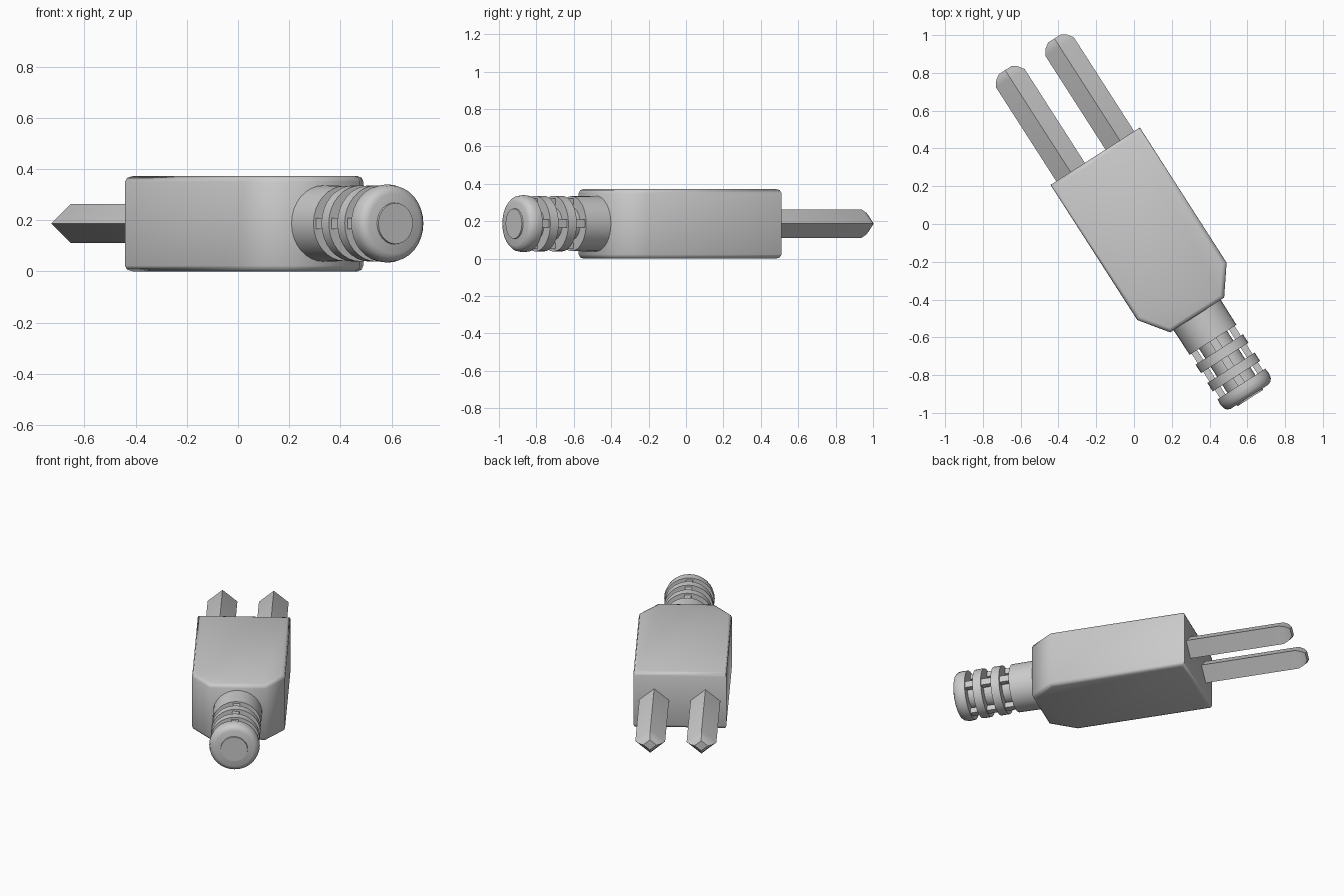
import bpy, bmesh, math
from mathutils import Matrix, Vector

if "Cube" in bpy.data.objects:
    bpy.data.objects.remove(bpy.data.objects["Cube"])

# Local frame: x across the plug, y along it (towards the prongs), z up
TURN = Matrix.Rotation(math.radians(32.7), 4, 'Z')
CX, CZ = 0.021, 0.187


def finish(bm, name, angle):
    bmesh.ops.recalc_face_normals(bm, faces=bm.faces)
    bm.transform(TURN)
    me = bpy.data.meshes.new(name)
    bm.to_mesh(me)
    bm.free()
    ob = bpy.data.objects.new(name, me)
    bpy.context.collection.objects.link(ob)
    bpy.ops.object.select_all(action='DESELECT')
    ob.select_set(True)
    bpy.context.view_layer.objects.active = ob
    bpy.ops.object.shade_smooth_by_angle(angle=math.radians(angle))
    return ob


def lathe(name, profile, sides=32, x=CX, squash=1.0, angle=35):
    """Loft rings of (y, radius) along the plug axis, capped at both ends."""
    bm = bmesh.new()
    rings = []
    for y, r in profile:
        rings.append([bm.verts.new((x + r * math.cos(2 * math.pi * i / sides), y,
                                    CZ + squash * r * math.sin(2 * math.pi * i / sides)))
                      for i in range(sides)])
    for a, b in zip(rings, rings[1:]):
        for i in range(sides):
            j = (i + 1) % sides
            bm.faces.new((a[i], a[j], b[j], b[i]))
    bm.faces.new(rings[0])
    bm.faces.new(rings[-1])
    return finish(bm, name, angle)


# Body: extruded outline with tapered cable end, rounded top and bottom rims
bm = bmesh.new()
outline = [(-0.281, 0.413), (-0.281, -0.437), (-0.17, -0.586),
           (0.17, -0.586), (0.281, -0.437), (0.281, 0.413)]
base = bm.faces.new([bm.verts.new((CX + x, y, 0)) for x, y in outline])
ext = bmesh.ops.extrude_face_region(bm, geom=[base])
bmesh.ops.translate(bm, vec=Vector((0, 0, 0.372)),
                    verts=[v for v in ext['geom'] if isinstance(v, bmesh.types.BMVert)])
rims = [e for e in bm.edges if abs(e.verts[0].co.z - e.verts[1].co.z) < 1e-5]
bmesh.ops.bevel(bm, geom=rims, offset=0.022, segments=2, profile=0.5, affect='EDGES')
finish(bm, "body", 58)

# Prongs: four-sided pins with chamfered tips
for side, label in ((-1, "left"), (1, "right")):
    lathe("prong_" + label, [(0.38, 0.09), (1.003, 0.09), (1.035, 0.068), (1.054, 0.04)],
          sides=4, x=CX + side * 0.155, squash=0.84, angle=30)

# Strain relief: collar, inner core, two rings and a rounded end cap
lathe("collar", [(-0.56, 0.149), (-0.742, 0.147)])
lathe("relief_core", [(-0.72, 0.088), (-1.03, 0.088)])
for k, y in enumerate((-0.803, -0.918)):
    lathe(f"relief_ring_{k + 1}", [(y, 0.149), (y - 0.053, 0.149)])
lathe("end_cap", [(-1.02, 0.15), (-1.05, 0.153), (-1.078, 0.148),
                  (-1.093, 0.136), (-1.1, 0.118)])
lathe("cable_stub", [(-1.09, 0.083), (-1.108, 0.08)])

# Slim bars joining the rings at four sides
for k in range(4):
    bm = bmesh.new()
    bmesh.ops.create_cube(bm, size=1)
    bm.transform(Matrix.Diagonal((0.035, 0.31, 0.042, 1)))
    bm.transform(Matrix.Translation((0.118, -0.88, 0)))
    bm.transform(Matrix.Rotation(k * math.pi / 2, 4, 'Y'))
    bm.transform(Matrix.Translation((CX, 0, CZ)))
    finish(bm, f"relief_bar_{k + 1}", 30)
